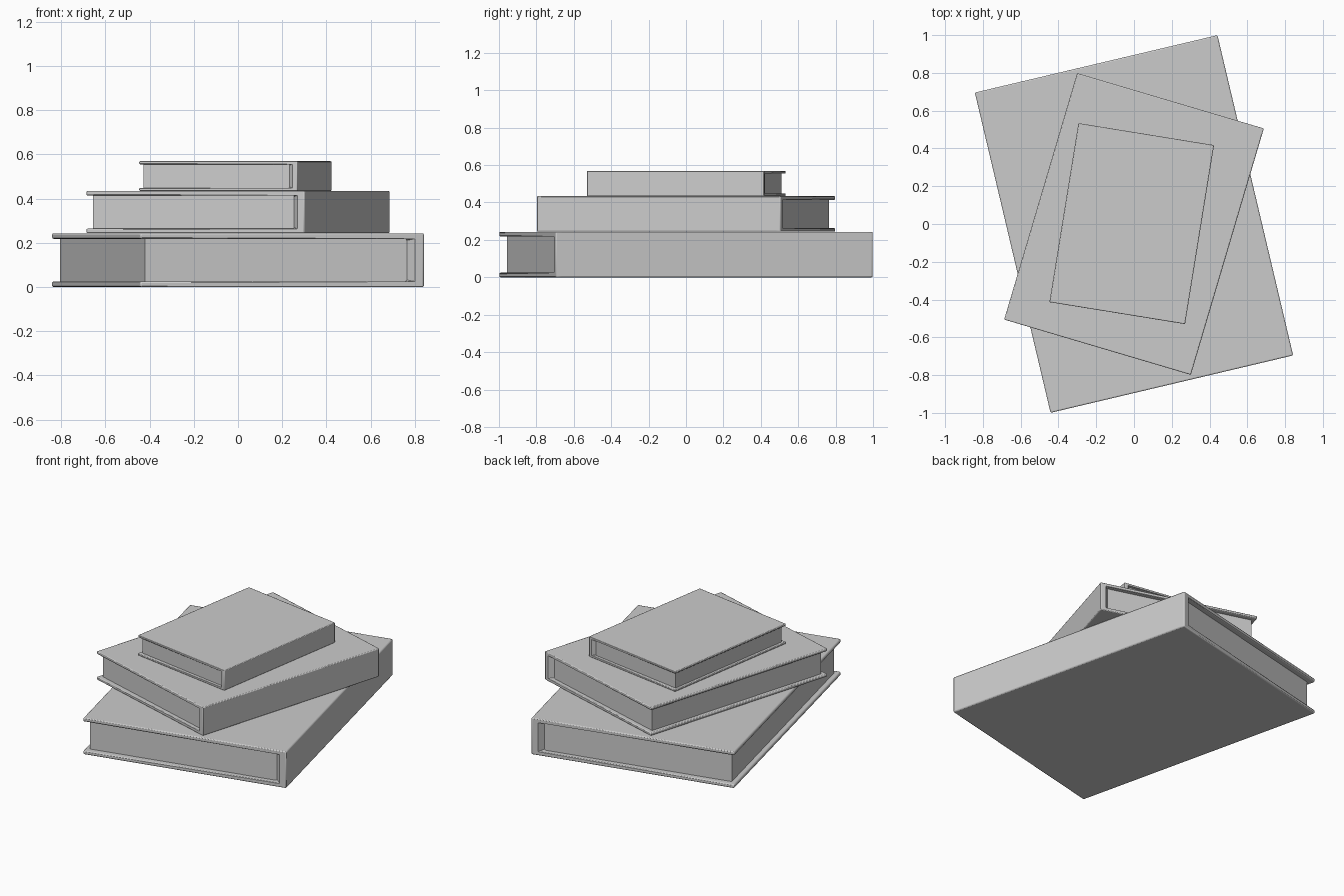
import bpy, bmesh, math

if "Cube" in bpy.data.objects:
    bpy.data.objects.remove(bpy.data.objects["Cube"])

W, L, H = 1.32, 1.742, 0.243     # full-size book
T = 0.025                        # board thickness
SPINE = 0.043                    # spine thickness at its ends
DX, DY = 0.03, 0.036             # page inset at fore edge and at head / tail
GROOVE = 0.03                    # inward slope of the spine towards the pages


def finish(bm, name, scale, angle, loc, bevel):
    bmesh.ops.recalc_face_normals(bm, faces=bm.faces)
    bmesh.ops.scale(bm, vec=(scale,) * 3, verts=bm.verts)
    mesh = bpy.data.meshes.new(name)
    bm.to_mesh(mesh)
    bm.free()
    ob = bpy.data.objects.new(name, mesh)
    bpy.context.collection.objects.link(ob)
    ob.location = loc
    ob.rotation_euler.z = math.radians(angle)
    if bevel:
        mod = ob.modifiers.new("soft_edges", 'BEVEL')
        mod.width = bevel * scale
        mod.segments = 2
        mod.limit_method = 'ANGLE'
        mod.angle_limit = math.radians(60)
    bpy.ops.object.select_all(action='DESELECT')
    ob.select_set(True)
    bpy.context.view_layer.objects.active = ob
    bpy.ops.object.shade_smooth_by_angle(angle=math.radians(35))


def cover(name, *place):
    # C-shaped section swept along the book's length
    bm = bmesh.new()
    x, y = W / 2, L / 2
    rings = []
    for py, inner in ((-y, SPINE), (-y + DY, SPINE + GROOVE),
                      (y - DY, SPINE + GROOVE), (y, SPINE)):
        section = [(-x, 0), (x, 0), (x, H), (-x, H),
                   (-x, H - T), (x - inner, H - T), (x - inner, T), (-x, T)]
        rings.append([bm.verts.new((px, py, pz)) for px, pz in section])
    for a, b in zip(rings, rings[1:]):
        for i in range(8):
            j = (i + 1) % 8
            bm.faces.new((a[i], a[j], b[j], b[i]))
    # end caps split into bottom board, spine and top board
    for r in (rings[0], rings[-1]):
        for quad in ((0, 1, 6, 7), (1, 2, 5, 6), (2, 3, 4, 5)):
            bm.faces.new([r[i] for i in quad])
    finish(bm, name, *place, 0.007)


def pages(name, *place):
    # plain block held between the boards
    bm = bmesh.new()
    bmesh.ops.create_cube(bm, size=1)
    x0, x1 = -W / 2 + DX, W / 2 - SPINE - GROOVE + 0.002
    for v in bm.verts:
        v.co.x = x0 if v.co.x < 0 else x1
        v.co.y *= L - 2 * DY
        v.co.z = T - 0.001 if v.co.z < 0 else H - T + 0.001
    finish(bm, name, *place, 0)


# stack of three books: scale, turn, position
for label, scale, angle, loc in (
        ("bottom_book", 1.0, 13.3, (0, 0, 0)),
        ("middle_book", 0.781, -16.5, (0, 0, 0.244)),
        ("top_book", 0.551, -9.2, (-0.012, 0.002, 0.435))):
    cover(label + "_cover", scale, angle, loc)
    pages(label + "_pages", scale, angle, loc)
